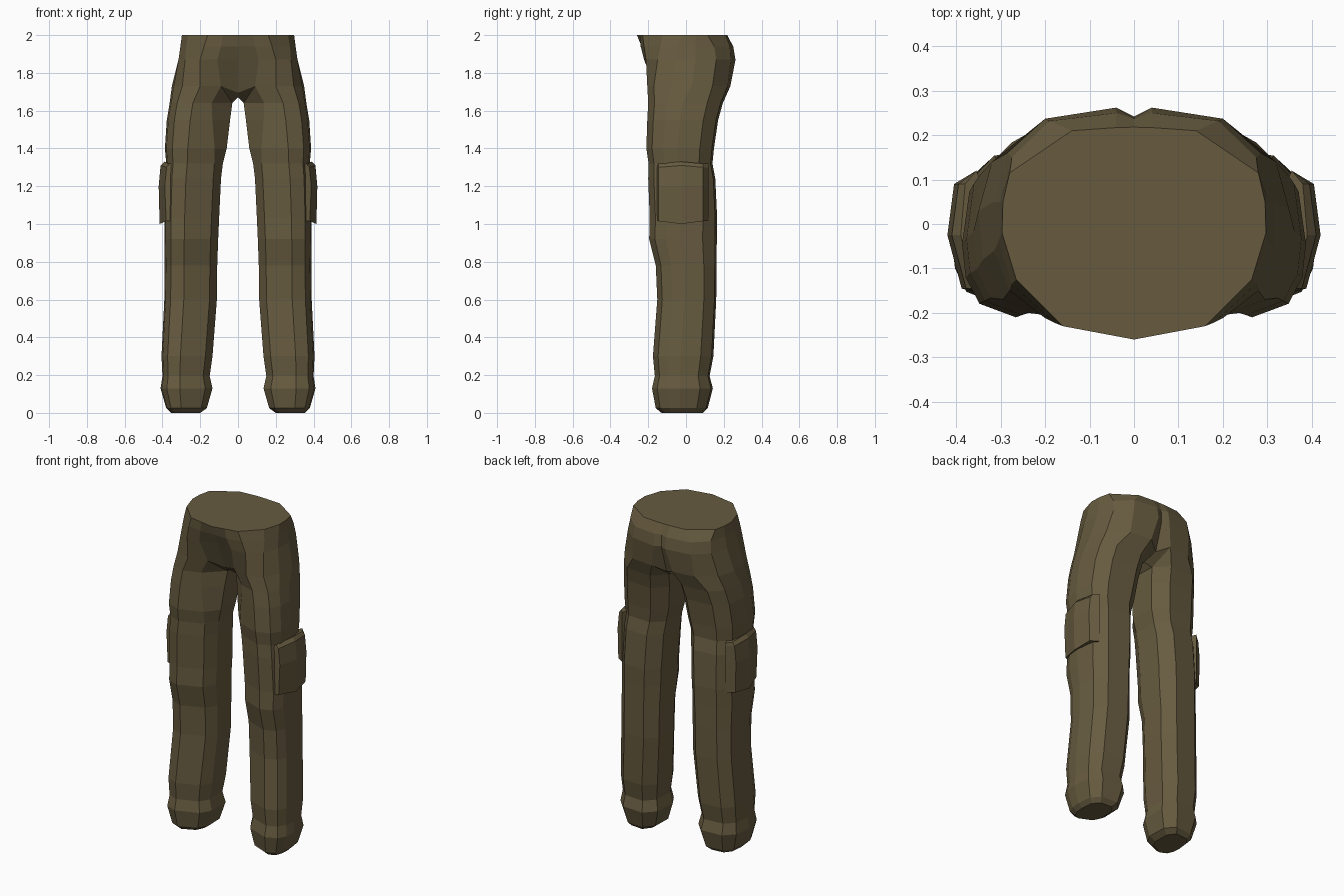
import bpy, bmesh

if "Cube" in bpy.data.objects:
    bpy.data.objects.remove(bpy.data.objects["Cube"])

cloth = bpy.data.materials.new("olive_brown_cloth")
cloth.diffuse_color = (0.135, 0.105, 0.051, 1)
cloth.use_nodes = True
cloth.node_tree.nodes["Principled BSDF"].inputs["Base Color"].default_value = cloth.diffuse_color


def make_object(name, bm):
    """Finish one half as a flat shaded object mirrored across x."""
    bmesh.ops.recalc_face_normals(bm, faces=bm.faces[:])
    mesh = bpy.data.meshes.new(name)
    bm.to_mesh(mesh)
    bm.free()
    mesh.materials.append(cloth)
    obj = bpy.data.objects.new(name, mesh)
    bpy.context.collection.objects.link(obj)
    mirror = obj.modifiers.new("mirror", 'MIRROR')
    mirror.use_clip = True
    mirror.merge_threshold = 0.0005
    return obj


def bridge(bm, a, b, closed=True):
    n = len(a)
    for i in range(n if closed else n - 1):
        j = (i + 1) % n
        bm.faces.new((a[i], a[j], b[j], b[i]))


# Leg cross-section: inner-to-outer and front-to-back fractions
SECTION = [(.14, .16), (.63, 0), (.88, .085), (.975, .25), (1, .46),
           (.95, .79), (.74, .97), (.24, 1), (.015, .8), (0, .36)]

# Leg rows: height, inner x, outer x, front y, back y
ROWS = [(0, .20, .355, -.13, .09), (.025, .165, .38, -.16, .115),
        (.13, .135, .41, -.18, .142), (.195, .15, .40, -.165, .125),
        (.3, .135, .405, -.175, .145), (.6, .112, .39, -.152, .16),
        (.78, .11, .388, -.16, .162), (.92, .105, .39, -.195, .163),
        (1.03, .10, .39, -.192, .165), (1.24, .09, .385, -.2, .155),
        (1.32, .08, .38, -.198, .14), (1.4, .06, .387, -.21, .148),
        (1.55, .042, .377, -.205, .17), (1.64, .03, .362, -.2, .195)]

# Hip half outlines from front centre, round the side, to back centre
HIPS = [
    (1.73, [(0, -.125), (.09, -.17), (.2, -.205), (.295, -.17), (.34, -.08),
            (.35, .03), (.32, .14), (.21, .22), (.07, .235), (0, .19)]),
    (1.87, [(0, -.2), (.11, -.222), (.2, -.212), (.28, -.15), (.315, -.06),
            (.315, .05), (.285, .16), (.2, .237), (.04, .262), (0, .242)]),
    (1.94, [(0, -.235), (.09, -.24), (.18, -.222), (.275, -.135), (.305, -.04),
            (.302, .05), (.275, .15), (.19, .232), (.04, .25), (0, .237)]),
    (2.0, [(0, -.26), (.08, -.245), (.16, -.23), (.265, -.125), (.297, -.02),
           (.295, .05), (.28, .115), (.14, .21), (.04, .217), (0, .218)])]

# Trousers: leg tube, with the inner front edge swinging outward at the thigh
bm = bmesh.new()
legs = []
for z, x0, x1, y0, y1 in ROWS:
    t = max(0, (z - 1.3) / .34)
    inner_front = (.14 + .19 * t, .16 - .07 * t)
    legs.append([bm.verts.new((x0 + u * (x1 - x0), y0 + v * (y1 - y0), z))
                 for u, v in [inner_front] + SECTION[1:]])
for a, b in zip(legs, legs[1:]):
    bridge(bm, a, b)
bm.faces.new(legs[0])

# Trousers: hips and closed waist
hips = [[bm.verts.new((x, y, z)) for x, y in pts] for z, pts in HIPS]
for a, b in zip(hips, hips[1:]):
    bridge(bm, a, b, closed=False)
bm.faces.new(hips[-1])

# Trousers: thigh to hip join and crotch
top, hip = legs[-1], hips[0]
hip[0].co.z = hip[9].co.z = 1.695
bridge(bm, top[:8], hip[1:9], closed=False)
front_c = bm.verts.new((0, -.07, 1.67))
back_c = bm.verts.new((0, .09, 1.67))
bm.faces.new((top[9], top[8], back_c, front_c))
bm.faces.new((top[9], front_c, hip[0], hip[1]))
bm.faces.new((top[0], top[9], hip[1]))
bm.faces.new((top[8], hip[8], hip[9], back_c))
bm.faces.new((top[7], hip[8], top[8]))
make_object("trousers", bm)

# Cargo pocket: height, front, middle and back outer x; V-shaped lower edge
bm = bmesh.new()
rings = []
for z, dip, xf, xm, xb in [(1.015, -.015, .38, .415, .40), (1.2, 0, .388, .42, .405),
                           (1.3, .01, .378, .41, .395), (1.32, .01, .362, .39, .38)]:
    outline = [(.32, -.165, 0), (xf, -.145, 0), (xm, -.025, dip),
               (xb, .09, 0), (.355, .12, 0), (.3, 0, 0)]
    rings.append([bm.verts.new((x, y, z + d)) for x, y, d in outline])
for a, b in zip(rings, rings[1:]):
    bridge(bm, a, b)
bm.faces.new(rings[0])
bm.faces.new(rings[-1])
make_object("cargo_pocket", bm)
